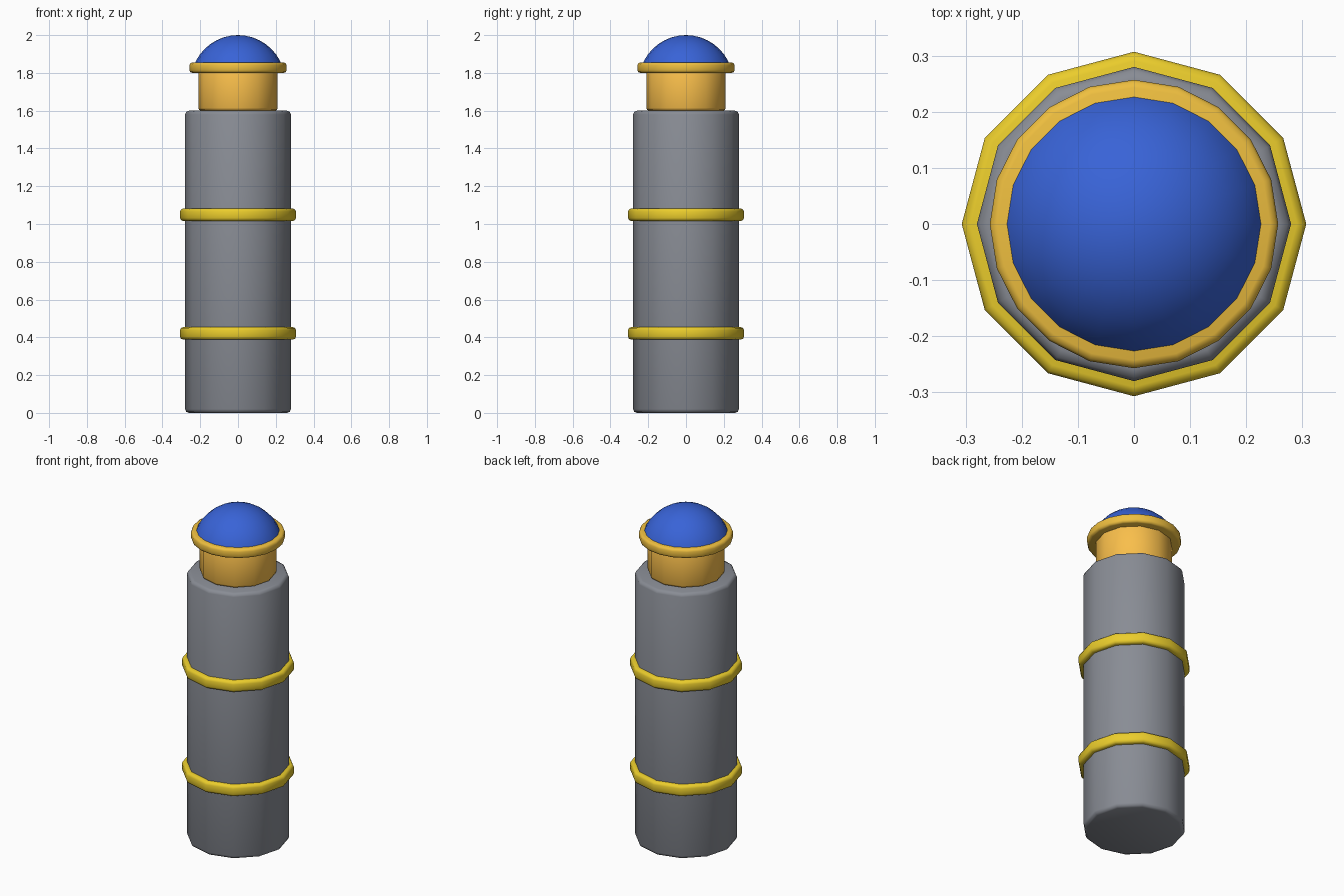
import bpy
import bmesh
import math

if "Cube" in bpy.data.objects:
    bpy.data.objects.remove(bpy.data.objects["Cube"])


def material(name, color):
    m = bpy.data.materials.new(name)
    m.diffuse_color = (*color, 1)
    m.use_nodes = True
    m.node_tree.nodes["Principled BSDF"].inputs["Base Color"].default_value = m.diffuse_color
    return m


GREY = material("dark grey", (0.25, 0.265, 0.30))
YELLOW = material("yellow", (0.83, 0.61, 0.025))
GOLD = material("gold", (0.95, 0.52, 0.07))
COLLAR_GOLD = material("collar gold", (0.86, 0.52, 0.05))
BLUE = material("blue", (0.04, 0.125, 0.68))


def finish(name, mat, bevel=0.0):
    ob = bpy.context.object
    ob.name = name
    if bevel:
        mod = ob.modifiers.new("rounded rims", 'BEVEL')
        mod.width = bevel
        mod.segments = 2
        mod.limit_method = 'ANGLE'
        mod.angle_limit = math.radians(50)
        bpy.ops.object.modifier_apply(modifier=mod.name)
    ob.data.materials.append(mat)
    bpy.ops.object.shade_smooth_by_angle(angle=math.radians(55))
    return ob


def drum(name, radius, z0, z1, sides, bevel, mat):
    bpy.ops.mesh.primitive_cylinder_add(vertices=sides, radius=radius, depth=z1 - z0,
                                        location=(0, 0, (z0 + z1) / 2))
    return finish(name, mat, bevel)


# Dark grey twelve-sided body
drum("body", 0.28, 0, 1.6, 12, 0.02, GREY)

# Two yellow bands around the body
for name, z in (("lower_band", 0.388), ("upper_band", 1.016)):
    drum(name, 0.307, z, z + 0.066, 12, 0.016, YELLOW)

# Gold neck and its wider collar
drum("neck", 0.21, 1.6, 1.82, 12, 0.015, GOLD)
drum("collar", 0.257, 1.8, 1.855, 20, 0.014, COLLAR_GOLD)

# Blue domed cap: the top slice of a ball, seated in the collar
bpy.ops.mesh.primitive_uv_sphere_add(segments=20, ring_count=20, radius=0.25,
                                     location=(0, 0, 1.75))
mesh = bpy.context.object.data
bm = bmesh.new()
bm.from_mesh(mesh)
cut = bmesh.ops.bisect_plane(bm, geom=bm.verts[:] + bm.edges[:] + bm.faces[:],
                             plane_co=(0, 0, 0.09), plane_no=(0, 0, 1), clear_inner=True)
rim = [e for e in cut["geom_cut"] if isinstance(e, bmesh.types.BMEdge)]
bmesh.ops.contextual_create(bm, geom=rim)
bm.to_mesh(mesh)
bm.free()
finish("dome", BLUE)
